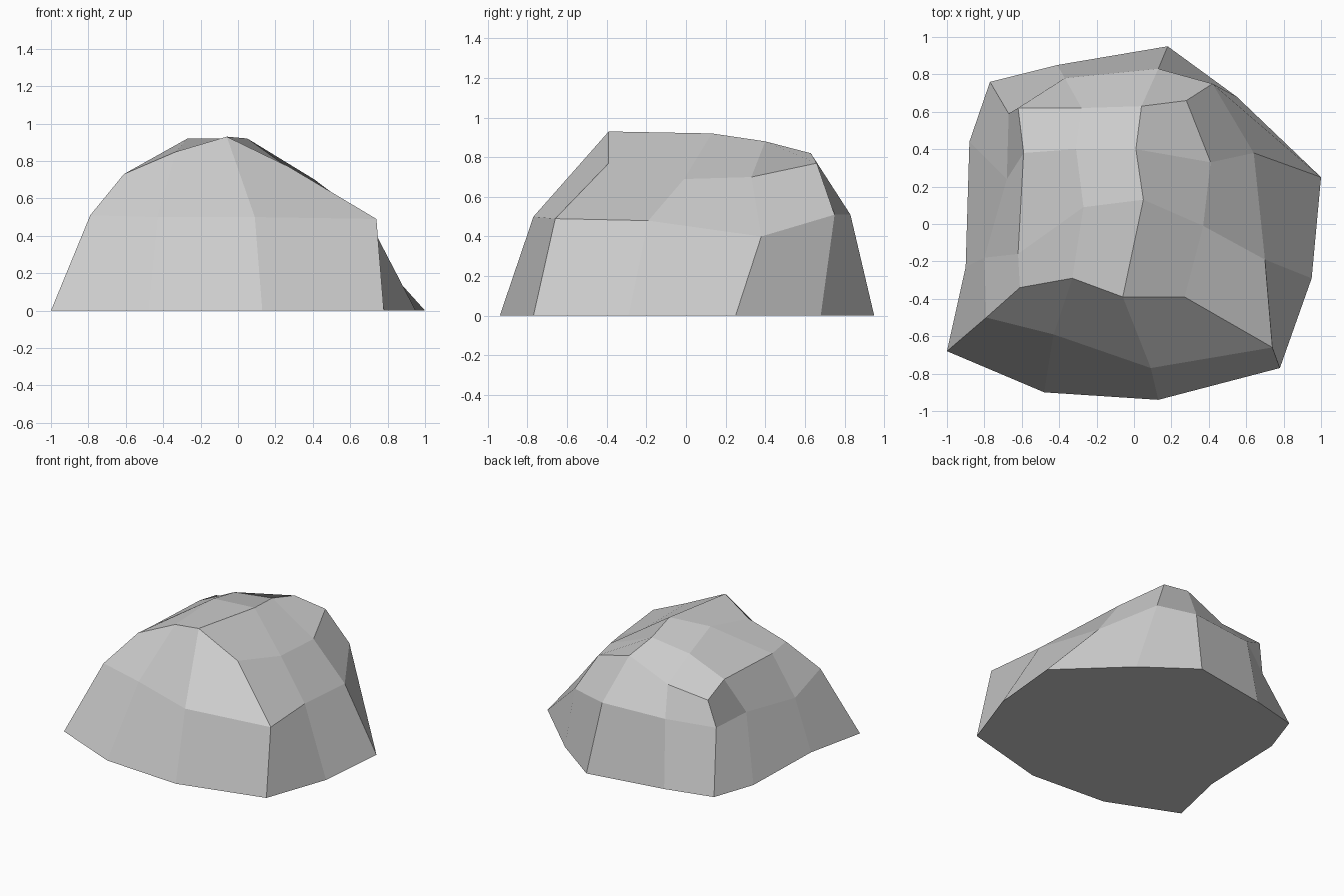
import bpy
import bmesh
from mathutils import Vector

# Remove the default cube
default_cube = bpy.data.objects.get("Cube")
if default_cube:
    bpy.data.objects.remove(default_cube, do_unlink=True)


def make_material(name, colour):
    material = bpy.data.materials.new(name)
    material.use_nodes = True
    material.diffuse_color = colour
    shader = material.node_tree.nodes["Principled BSDF"]
    shader.inputs["Base Color"].default_value = colour
    shader.inputs["Roughness"].default_value = 0.9
    return material


def add_ring(mesh, points):
    return [mesh.verts.new(Vector(point)) for point in points]


def bridge_rings(mesh, lower, upper):
    """Join two closed loops of equal length with a band of quads."""
    count = len(lower)
    for i in range(count):
        j = (i + 1) % count
        mesh.faces.new((lower[i], lower[j], upper[j], upper[i]))


# Footprint on the ground, counter-clockwise from the front corner at -x
footprint = [
    (-1, -.68), (-.48, -.9), (.13, -.94), (.78, -.77), (.95, -.29), (1, .25),
    (.55, .68), (.18, .95), (-.41, .85), (-.77, .76), (-.88, .44), (-.9, -.23),
]

# Shoulder loop around the middle of the boulder, in the same order
shoulder = [
    (-.79, -.5, .51), (-.43, -.59, .5), (.09, -.77, .5), (.74, -.66, .49),
    (.7, -.19, .48), (.64, .38, .4), (.42, .75, .51), (.13, .83, .51),
    (-.37, .78, .5), (-.67, .59, .44), (-.68, .24, .43), (-.8, -.18, .41),
]

# Crown patch, in rows from front to back
crown = [
    [(-.61, -.34, .73), (-.33, -.29, .85), (-.06, -.39, .93), (.27, -.39, .77)],
    [(-.62, -.16, .71), (-.27, .09, .92), (.05, .13, .92), (.37, -.01, .69)],
    [(-.59, .38, .71), (-.31, .4, .84), (.01, .4, .88), (.41, .33, .7)],
    [(-.62, .62, .65), (-.28, .62, .68), (.04, .63, .82), (.28, .66, .77)],
]

# Build the boulder from bands, a crown grid and a flat underside
bm = bmesh.new()
ground = add_ring(bm, [(x, y, 0) for x, y in footprint])
middle = add_ring(bm, shoulder)
grid = [add_ring(bm, row) for row in crown]

front_edge = grid[0]
side_edge = [row[-1] for row in grid[1:-1]]
back_edge = grid[-1][::-1]
other_side_edge = [row[0] for row in grid[-2:0:-1]]
crown_edge = front_edge + side_edge + back_edge + other_side_edge

bridge_rings(bm, ground, middle)
bridge_rings(bm, middle, crown_edge)
for near, far in zip(grid, grid[1:]):
    for i in range(len(near) - 1):
        bm.faces.new((near[i], near[i + 1], far[i + 1], far[i]))
bm.faces.new(ground[::-1])
bmesh.ops.recalc_face_normals(bm, faces=bm.faces)

mesh = bpy.data.meshes.new("boulder")
bm.to_mesh(mesh)
bm.free()
mesh.shade_flat()
mesh.materials.append(make_material("pale_grey_stone", (0.6, 0.6, 0.6, 1)))

boulder = bpy.data.objects.new("boulder", mesh)
bpy.context.collection.objects.link(boulder)
